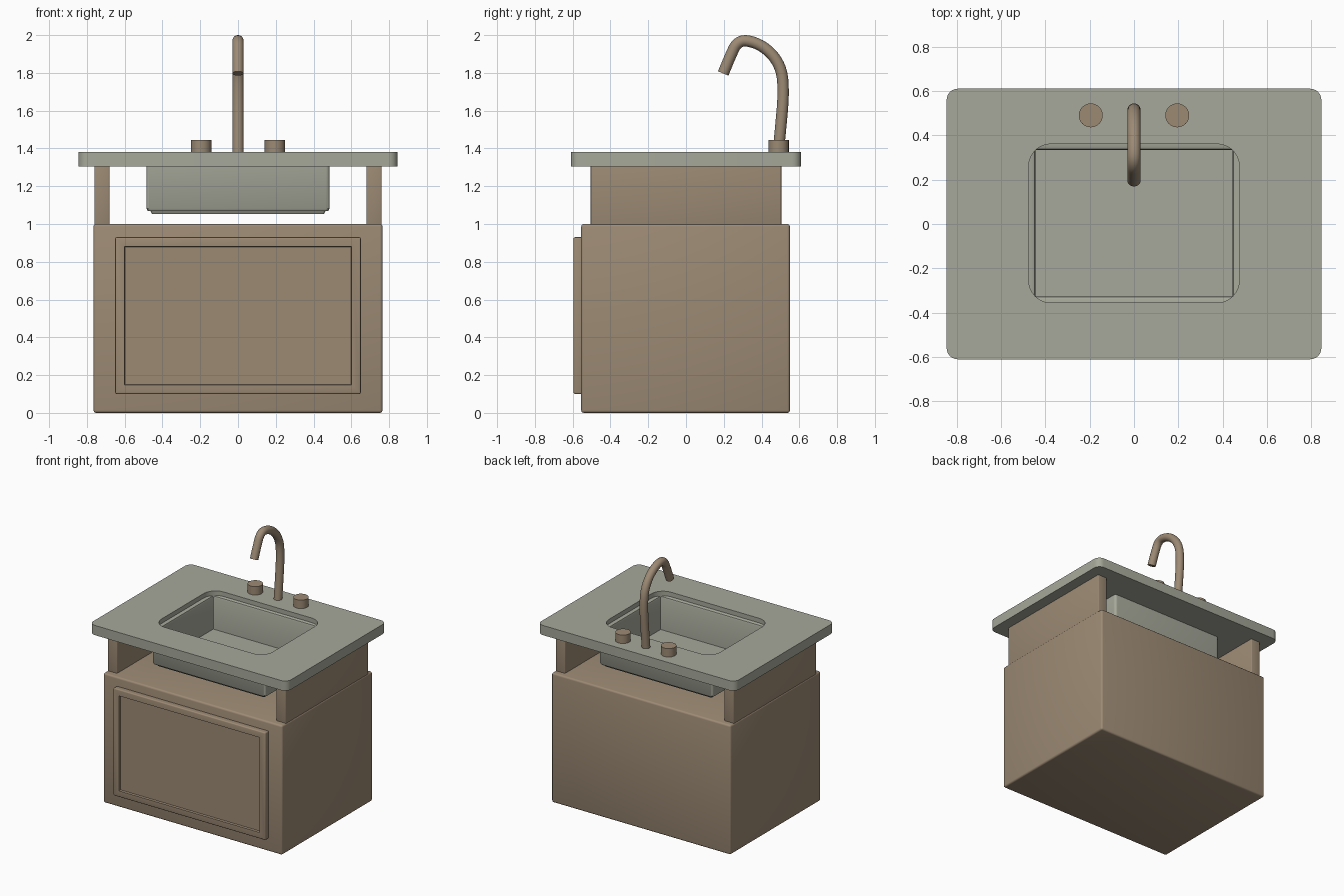
import bpy, bmesh, math
from mathutils import Vector

if "Cube" in bpy.data.objects:
    bpy.data.objects.remove(bpy.data.objects["Cube"])


def material(name, rgb):
    m = bpy.data.materials.new(name)
    m.diffuse_color = (*rgb, 1)
    m.use_nodes = True
    m.node_tree.nodes["Principled BSDF"].inputs["Base Color"].default_value = m.diffuse_color
    return m


WOOD = material("warm_brown", (0.335, 0.255, 0.175))
STONE = material("grey_green", (0.385, 0.395, 0.325))


def finish(bm, name, mat, smooth=True):
    bmesh.ops.recalc_face_normals(bm, faces=bm.faces)
    mesh = bpy.data.meshes.new(name)
    bm.to_mesh(mesh)
    bm.free()
    mesh.materials.append(mat)
    ob = bpy.data.objects.new(name, mesh)
    bpy.context.collection.objects.link(ob)
    if smooth:
        bpy.ops.object.select_all(action='DESELECT')
        ob.select_set(True)
        bpy.context.view_layer.objects.active = ob
        bpy.ops.object.shade_smooth_by_angle(angle=math.radians(35))
    return ob


def box_mesh(lo, hi, bevel=0.0):
    bm = bmesh.new()
    bmesh.ops.create_cube(bm, size=1)
    for v in bm.verts:
        v.co = Vector([lo[i] + (v.co[i] + 0.5) * (hi[i] - lo[i]) for i in range(3)])
    if bevel:
        bmesh.ops.bevel(bm, geom=bm.edges[:], offset=bevel, segments=3,
                        profile=0.5, affect='EDGES')
    return bm


def rounded_ring(hx, hy, r, z, cy=0.0, n=6):
    """Rounded rectangle outline, n + 1 points per corner."""
    pts = []
    for k, (sx, sy) in enumerate(((1, 1), (-1, 1), (-1, -1), (1, -1))):
        for i in range(n + 1):
            a = (k + i / n) * math.pi / 2
            pts.append((sx * (hx - r) + r * math.cos(a),
                        cy + sy * (hy - r) + r * math.sin(a), z))
    return pts


def loft(rings, closed):
    """Skin between outlines, closed into a frame or capped at both ends."""
    bm = bmesh.new()
    rows = [[bm.verts.new(p) for p in ring] for ring in rings]
    pairs = list(zip(rows, rows[1:]))
    if closed:
        pairs.append((rows[-1], rows[0]))
    else:
        bm.faces.new(rows[0])
        bm.faces.new(rows[-1])
    for a, b in pairs:
        for i in range(len(a)):
            j = (i + 1) % len(a)
            bm.faces.new((a[i], a[j], b[j], b[i]))
    return bm


# Cabinet body
finish(box_mesh((-0.765, -0.555, 0), (0.765, 0.55, 1.0), 0.014), "cabinet", WOOD)

# Door with recessed centre panel
bm = box_mesh((-0.65, -0.595, 0.10), (0.65, -0.545, 0.93), 0.008)
front = min(bm.faces, key=lambda f: f.calc_center_median().y)
bmesh.ops.inset_individual(bm, faces=[front], thickness=0.057)
bmesh.ops.inset_individual(bm, faces=[front], thickness=0.004, depth=-0.016)
finish(bm, "door", WOOD)

# Side supports under the counter
for side, label in ((-1, "left"), (1, "right")):
    x = sorted((side * 0.68, side * 0.76))
    finish(box_mesh((x[0], -0.505, 0.99), (x[1], 0.505, 1.37), 0.006),
           label + "_support", WOOD)

# Countertop with rounded opening
finish(loft([rounded_ring(0.845, 0.61, 0.05, 1.305),
             rounded_ring(0.845, 0.61, 0.05, 1.38),
             rounded_ring(0.475, 0.358, 0.10, 1.38, 0.003),
             rounded_ring(0.475, 0.358, 0.10, 1.305, 0.003)], True),
       "countertop", STONE)

# Basin: outside from the bottom up, over the rim, then down to the floor
finish(loft([rounded_ring(hx, hy, r, z, 0.004) for hx, hy, r, z in (
    (0.455, 0.335, 0.01, 1.052), (0.463, 0.343, 0.012, 1.068),
    (0.478, 0.358, 0.018, 1.07), (0.485, 0.365, 0.02, 1.082),
    (0.485, 0.365, 0.02, 1.345), (0.460, 0.345, 0.012, 1.345),
    (0.449, 0.334, 0.006, 1.340), (0.445, 0.330, 0.004, 1.328),
    (0.445, 0.330, 0.004, 1.085))], False), "basin", STONE)

# Tap handles
for side, label in ((-1, "left"), (1, "right")):
    finish(loft([rounded_ring(0.054, 0.054, 0.054, z, 0.49) for z in (1.37, 1.445)],
                False), label + "_handle", WOOD)
    bpy.data.objects[label + "_handle"].location.x = side * 0.195

# Spout: smooth tube along a hooked path
path = [(0.487, 1.37), (0.503, 1.53), (0.514, 1.68), (0.506, 1.80), (0.465, 1.885),
        (0.395, 1.945), (0.315, 1.970), (0.268, 1.950), (0.238, 1.895), (0.197, 1.797)]
pts = [Vector((0, y, z)) for y, z in path]
fine = []
for i in range(len(pts) - 1):
    a, b, c, d = pts[max(i - 1, 0)], pts[i], pts[i + 1], pts[min(i + 2, len(pts) - 1)]
    for s in range(4):
        t = s / 4
        fine.append(0.5 * (2 * b + (c - a) * t + (2 * a - 5 * b + 4 * c - d) * t * t
                           + (3 * b - a - 3 * c + d) * t ** 3))
fine.append(pts[-1])
rings = []
for i, p in enumerate(fine):
    tan = (fine[min(i + 1, len(fine) - 1)] - fine[max(i - 1, 0)]).normalized()
    side = Vector((1, 0, 0))
    up = tan.cross(side)
    rings.append([p + 0.03 * (math.cos(k * math.tau / 20) * side
                              + math.sin(k * math.tau / 20) * up) for k in range(20)])
finish(loft(rings, False), "spout", WOOD)
